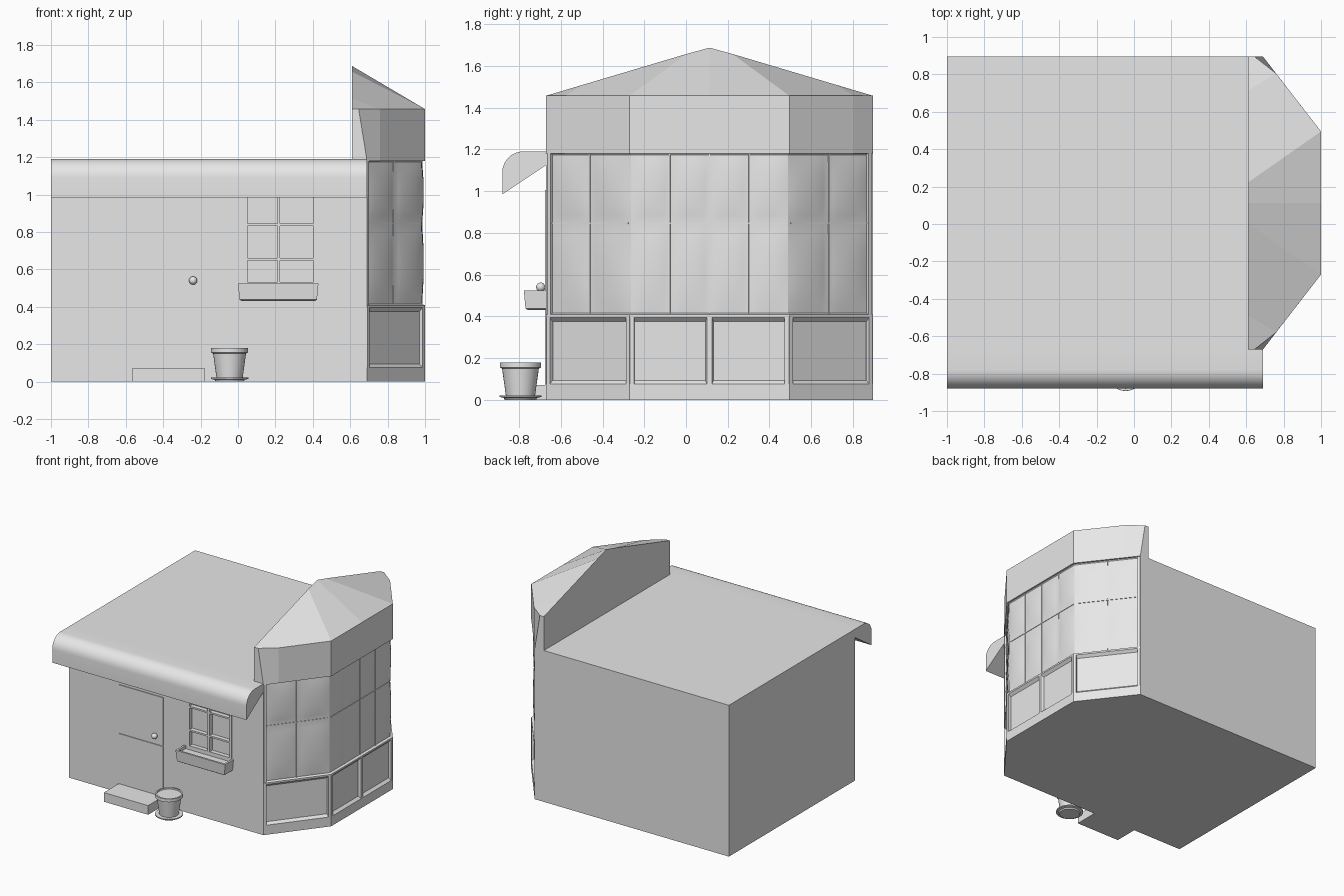
import bpy, bmesh, math
from mathutils import Vector

if "Cube" in bpy.data.objects:
    bpy.data.objects.remove(bpy.data.objects["Cube"])

GREY = (0.8, 0.8, 0.8, 1)
mat = bpy.data.materials.new("plain grey")
mat.use_nodes = True
mat.diffuse_color = GREY
mat.node_tree.nodes["Principled BSDF"].inputs["Base Color"].default_value = GREY


def finish(name, bm, smooth=False):
    bmesh.ops.remove_doubles(bm, verts=bm.verts, dist=1e-5)
    bmesh.ops.recalc_face_normals(bm, faces=bm.faces)
    me = bpy.data.meshes.new(name)
    bm.to_mesh(me)
    bm.free()
    me.materials.append(mat)
    ob = bpy.data.objects.new(name, me)
    bpy.context.collection.objects.link(ob)
    if smooth:
        bpy.ops.object.select_all(action='DESELECT')
        ob.select_set(True)
        bpy.context.view_layer.objects.active = ob
        bpy.ops.object.shade_smooth_by_angle(angle=math.radians(35))
    return ob


def loft(name, rings, smooth=False):
    """Join closed rings of points with quads and cap both ends."""
    bm = bmesh.new()
    vs = [[bm.verts.new(p) for p in r] for r in rings]
    n = len(rings[0])
    for a, b in zip(vs, vs[1:]):
        for i in range(n):
            j = (i + 1) % n
            bm.faces.new((a[i], a[j], b[j], b[i]))
    bm.faces.new(vs[0])
    bm.faces.new(vs[-1])
    return finish(name, bm, smooth)


def prism(name, pts, z0, z1):
    return loft(name, [[(x, y, z) for x, y in pts] for z in (z0, z1)])


def box(name, x0, x1, y0, y1, z0, z1):
    return prism(name, [(x0, y0), (x1, y0), (x1, y1), (x0, y1)], z0, z1)


def lathe(name, profile, cx, cy, n=32):
    ring = [2 * math.pi * i / n for i in range(n)]
    return loft(name, [[(cx + r * math.cos(a), cy + r * math.sin(a), z) for a in ring]
                       for r, z in profile], True)


F, B, CY = -0.67, 0.895, 0.1125      # front wall, back wall, middle of the bay
BX = 0.69                            # where the bay meets the house

# House body with a recessed front window opening
body = box("house_body", -1, BX, F, B, 0, 1.19)
cutter = box("window_cutter", 0.04, 0.41, F - 0.05, F + 0.03, 0.525, 1.0)
cutter.hide_render = True
mod = body.modifiers.new("window_opening", 'BOOLEAN')
mod.object, mod.operation, mod.solver = cutter, 'DIFFERENCE', 'EXACT'
bpy.context.view_layer.objects.active = body
bpy.ops.object.modifier_apply(modifier=mod.name)
bpy.data.objects.remove(cutter)

# Rounded awning along the front
awning = [(F, 1.19), (-0.78, 1.19)]
awning += [(-0.78 - 0.1 * math.sin(a), 1.09 + 0.1 * math.cos(a))
           for a in [math.pi / 2 * i / 8 for i in range(1, 9)]]
awning += [(-0.88, 0.985), (F, 1.125)]
loft("awning", [[(x, y, z) for y, z in awning] for x in (-1, BX)], True)

# Front window frame, bars and flower box
for n, (x0, x1) in enumerate([(0.035, 0.05), (0.21, 0.225), (0.4, 0.415)]):
    box(f"window_upright_{n}", x0, x1, F - 0.006, F + 0.03, 0.52, 1.005)
for n, z in enumerate([0.52, 0.647, 0.832, 0.992]):
    box(f"window_crossbar_{n}", 0.035, 0.415, F - 0.004, F + 0.03, z, z + 0.013)


def rect(i, z):
    return [(0.0 + i, -0.777 + i, z), (0.43 - i, -0.777 + i, z), (0.43 - i, F, z), (0.0 + i, F, z)]


loft("flower_box", [rect(0.02, 0.43), rect(0.008, 0.438), rect(0, 0.525),
                    rect(0.015, 0.525), rect(0.015, 0.50)])

# Two-part door, knob and step
for name, z0, z1 in (("door_lower", 0.07, 0.466), ("door_upper", 0.474, 0.85)):
    box(name, -0.565, -0.18, F - 0.006, F + 0.01, z0, z1)
box("door_step", -0.565, -0.18, -0.86, F, 0, 0.072)
bm = bmesh.new()
bmesh.ops.create_uvsphere(bm, u_segments=20, v_segments=12, radius=0.022)
bmesh.ops.translate(bm, verts=bm.verts, vec=(-0.24, F - 0.026, 0.54))
finish("door_knob", bm, True)
box("door_knob_stem", -0.248, -0.232, F - 0.02, F, 0.532, 0.548)

# Plant pot on a saucer
lathe("pot_saucer", [(0.075, 0), (0.08, 0.01), (0.1, 0.014), (0.1, 0.022), (0.07, 0.022)], -0.045, -0.793)
lathe("plant_pot", [(0.07, 0.02), (0.088, 0.15), (0.099, 0.155), (0.099, 0.18),
                    (0.088, 0.18), (0.086, 0.172)], -0.045, -0.793)


# Bay: one outline, offset inwards by d at different heights
def bay(d):
    e, c = 0.7825 - 1.63 * d, 0.3825 - 0.343 * d
    return [(BX, CY - e), (1 - d, CY - c), (1 - d, CY + c), (BX, CY + e)]


steps = [(0, 0), (0, 0.075), (0.02, 0.093), (0.02, 0.375), (0, 0.395), (0, 0.408),
         (0.018, 0.415), (0.02, 1.17), (0.01, 1.185)]
loft("bay_wall", [[(x, y, z) for x, y in bay(d)] for d, z in steps])


def strip(name, p, q, t, w, z0, z1, out, bev):
    """Upright bar on the side p-q, centred t along it; out is its inset from the outline."""
    p, q = Vector(p), Vector(q)
    u = (q - p).normalized()
    nrm = Vector((u.y, -u.x))
    c = p + u * t
    sec = [(-w, 0.025), (-w + bev, out), (w - bev, out), (w, 0.025)]
    prism(name, [tuple(c + u * a - nrm * d) for a, d in sec], z0, z1)


def panes(name, p, q, cols):
    """Softly bulging glass panes, pinched along the bars."""
    p, q = Vector(p), Vector(q)
    u = (q - p).normalized()
    nrm = Vector((u.y, -u.x))
    bm = bmesh.new()
    N = 8
    rows = [(0.415, 0.845), (0.845, 1.175)]
    for c in range(cols):
        for z0, z1 in rows:
            g = [[None] * (N + 1) for _ in range(N + 1)]
            for i in range(N + 1):
                for j in range(N + 1):
                    s, t = i / N, j / N
                    h = 0.011 * (math.sin(math.pi * s) * math.sin(math.pi * t)) ** 0.7 if 0 < i < N and 0 < j < N else 0
                    xy = p.lerp(q, (c + s) / cols) + nrm * (h + 0.001)
                    g[i][j] = bm.verts.new((xy.x, xy.y, z0 + (z1 - z0) * t))
            for i in range(N):
                for j in range(N):
                    bm.faces.new((g[i][j], g[i + 1][j], g[i + 1][j + 1], g[i][j + 1]))
    finish(name, bm, True)


outer, inner = bay(0), bay(0.019)
for k, (side, cols) in enumerate([("front", 2), ("middle", 4), ("back", 2)]):
    p, q = outer[k], outer[k + 1]
    length = (Vector(q) - Vector(p)).length
    panes(f"bay_glass_{side}", inner[k], inner[k + 1], cols)
    # Panel posts below the sill
    for n, t in enumerate([0.012, length / 2, length - 0.012] if k == 1 else [0.012, length - 0.012]):
        w = 0.022 if 0.1 < t < length - 0.1 else 0.012
        strip(f"panel_post_{side}_{n}", p, q, t, w, 0.075, 0.4, 0.0, 0.011 if w > 0.02 else 0.002)
    # Thin glazing bars
    for n in range(1, cols):
        strip(f"glazing_bar_{side}_{n}", p, q, length * n / cols, 0.004, 0.41, 1.18, 0.014, 0.001)
    strip(f"glazing_crossbar_{side}", p, q, length / 2, length / 2 - 0.02, 0.842, 0.849, 0.014, 0.001)
# Slim posts where the glazing meets the house
for side, k, end in (("front", 0, 0), ("back", 2, 1)):
    length = (Vector(outer[k + 1]) - Vector(outer[k])).length
    strip(f"bay_end_post_{side}", outer[k], outer[k + 1], length - 0.012 if end else 0.012,
          0.012, 0.41, 1.18, 0.004, 0.001)


# Fascia and peaked roof over the bay
def ridge(y):
    a = abs(y - CY)
    return 1.687 - 0.03 * a / 0.11 if a < 0.11 else 1.657 - 0.2 * (a - 0.11) / 0.6725


def fascia(x_end, z):
    half = [(0.61, 0.7825), (x_end, 0.7825), (0.76, 0.692), (1, 0.3825)]
    pts = [(x, CY - y) for x, y in half] + [(1, CY)] + [(x, CY + y) for x, y in half[::-1]]
    return [(x, y, z) for x, y in pts]


peak = [0.7825, 0.7825, 0.6, 0.11]
peak = [CY - y for y in peak] + [CY] + [CY + y for y in peak[::-1]]
loft("bay_roof", [fascia(BX, 1.18), fascia(0.645, 1.457), [(0.61, y, ridge(y)) for y in peak]])
